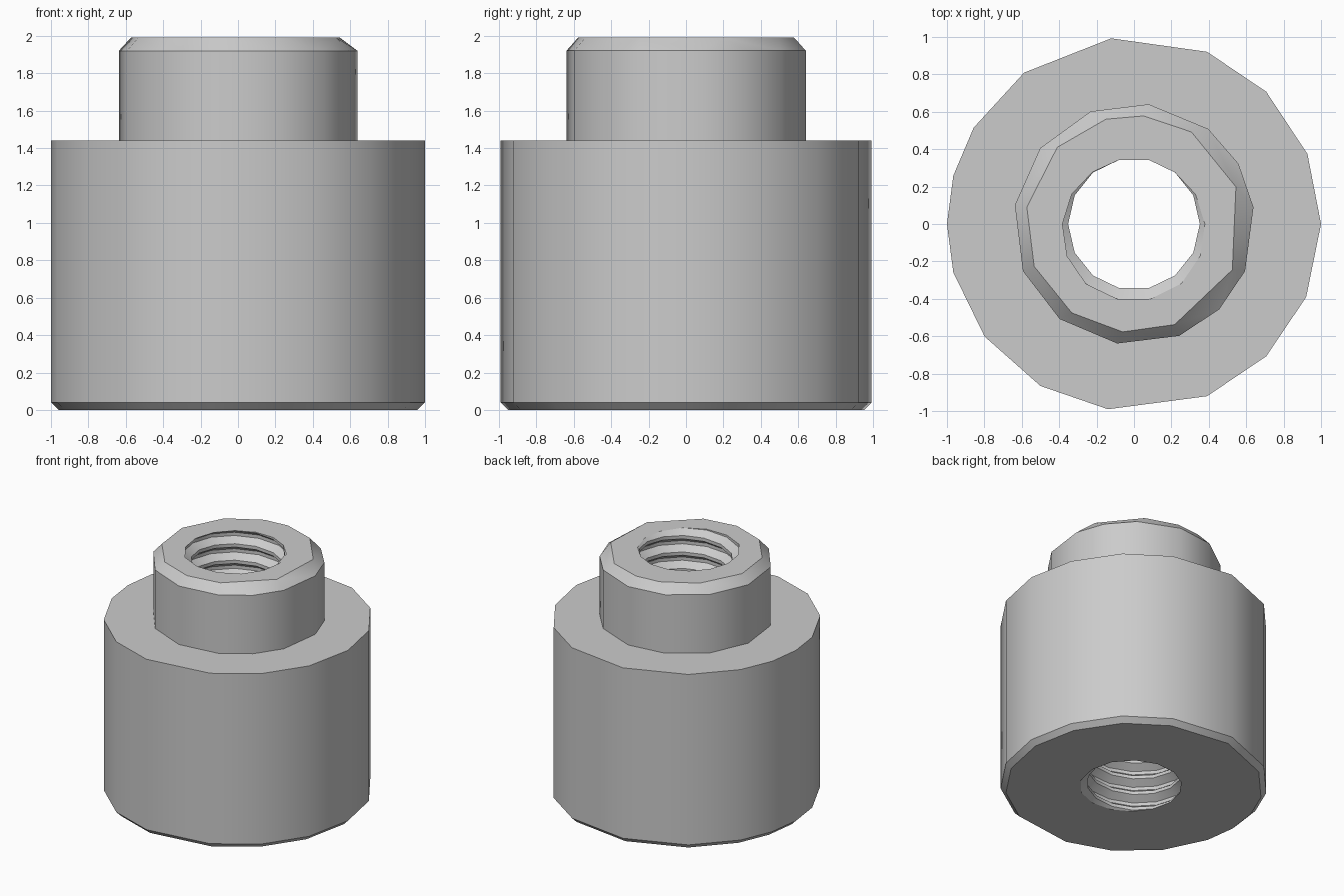
import bpy, bmesh, math

cube = bpy.data.objects.get("Cube")
if cube:
    bpy.data.objects.remove(cube, do_unlink=True)

HEIGHT, SHOULDER, PITCH, SIDES = 1.99, 1.44, 0.135, 14
CREST, ROOT = 0.352, 0.41
BODY_ANGLES = [0, 22, 45, 67, 97, 126, 149, 165, 180, 195, 217, 240, 262, 293, 315, 337]
NECK_ANGLES = [8, 30, 52, 83, 111, 141, 171, 203, 232, 262, 292, 315, 337]
RIM_ANGLES = [20, 58, 85, 105, 135, 171, 203, 235, 264, 292, 335]
BORE_ANGLES = [360 * k / SIDES for k in range(SIDES)]

steel = bpy.data.materials.new("steel grey")
steel.use_nodes = True
colour = (0.6, 0.6, 0.6, 1)
steel.diffuse_color = colour
steel.node_tree.nodes["Principled BSDF"].inputs["Base Color"].default_value = colour

bm = bmesh.new()


def point(radius, degrees, z):
    a = math.radians(degrees)
    return bm.verts.new((radius * math.cos(a), radius * math.sin(a), z))


def ring(radius, angles, z):
    return [point(radius, a, z) for a in angles], angles


def loft(first, second):
    """Join two rings, quads where the corners line up, triangles elsewhere."""
    (va, aa), (vb, ab) = first, second
    na, nb = len(va), len(vb)
    if aa == ab:
        for k in range(na):
            n = (k + 1) % na
            bm.faces.new((va[k], va[n], vb[n], vb[k]))
        return
    aa, ab = aa + [aa[0] + 360], ab + [ab[0] + 360]
    i = j = 0
    while i < na or j < nb:
        if j == nb or (i < na and aa[i + 1] <= ab[j + 1]):
            bm.faces.new((va[i], va[(i + 1) % na], vb[j % nb]))
            i += 1
        else:
            bm.faces.new((va[i % na], vb[(j + 1) % nb], vb[j]))
            j += 1


def thread_radius(z, turn):
    """Trapezoid thread profile: flat crest, flank, flat root, flank."""
    p = (z / PITCH - turn) % 1
    rise = min(max((abs(p - 0.5) - 0.1) / 0.3, 0), 1)
    return CREST + (ROOT - CREST) * rise


# Helical thread: each column climbs by one pitch per full turn
steps = (0.1, 0.4, 0.6, 0.9)
columns = []
for k in range(SIDES):
    turn = k / SIDES
    column = []
    for n in range(-2, math.ceil(HEIGHT / PITCH) + 2):
        for s in steps:
            z = min(max((n + s + turn) * PITCH, 0), HEIGHT)
            column.append(point(thread_radius(z, turn), 360 * turn, z))
    columns.append(column)
for k in range(SIDES):
    here, there = columns[k], columns[(k + 1) % SIDES]
    shift = len(steps) if k == SIDES - 1 else 0
    for j in range(len(here) - 1 - shift):
        bm.faces.new((here[j], here[j + 1], there[j + shift + 1], there[j + shift]))
bore_bottom = [c[0] for c in columns], BORE_ANGLES
bore_top = [c[-1] for c in columns], BORE_ANGLES

# Outer shell: chamfered foot, wide body, shoulder, neck, chamfered rim
shell = [
    bore_bottom,
    ring(0.96, BODY_ANGLES, 0),
    ring(1, BODY_ANGLES, 0.04),
    ring(1, BODY_ANGLES, SHOULDER),
    ring(0.645, NECK_ANGLES, SHOULDER),
    ring(0.645, NECK_ANGLES, 1.92),
    ring(0.58, RIM_ANGLES, HEIGHT),
    bore_top,
]
for lower, upper in zip(shell, shell[1:]):
    loft(lower, upper)

bmesh.ops.remove_doubles(bm, verts=bm.verts, dist=0.0001)
bmesh.ops.recalc_face_normals(bm, faces=bm.faces)

mesh = bpy.data.meshes.new("threaded_bushing")
bm.to_mesh(mesh)
bm.free()
bushing = bpy.data.objects.new("threaded_bushing", mesh)
bpy.context.collection.objects.link(bushing)
mesh.materials.append(steel)

bpy.ops.object.select_all(action="DESELECT")
bushing.select_set(True)
bpy.context.view_layer.objects.active = bushing
bpy.ops.object.shade_smooth_by_angle(angle=math.radians(32))
